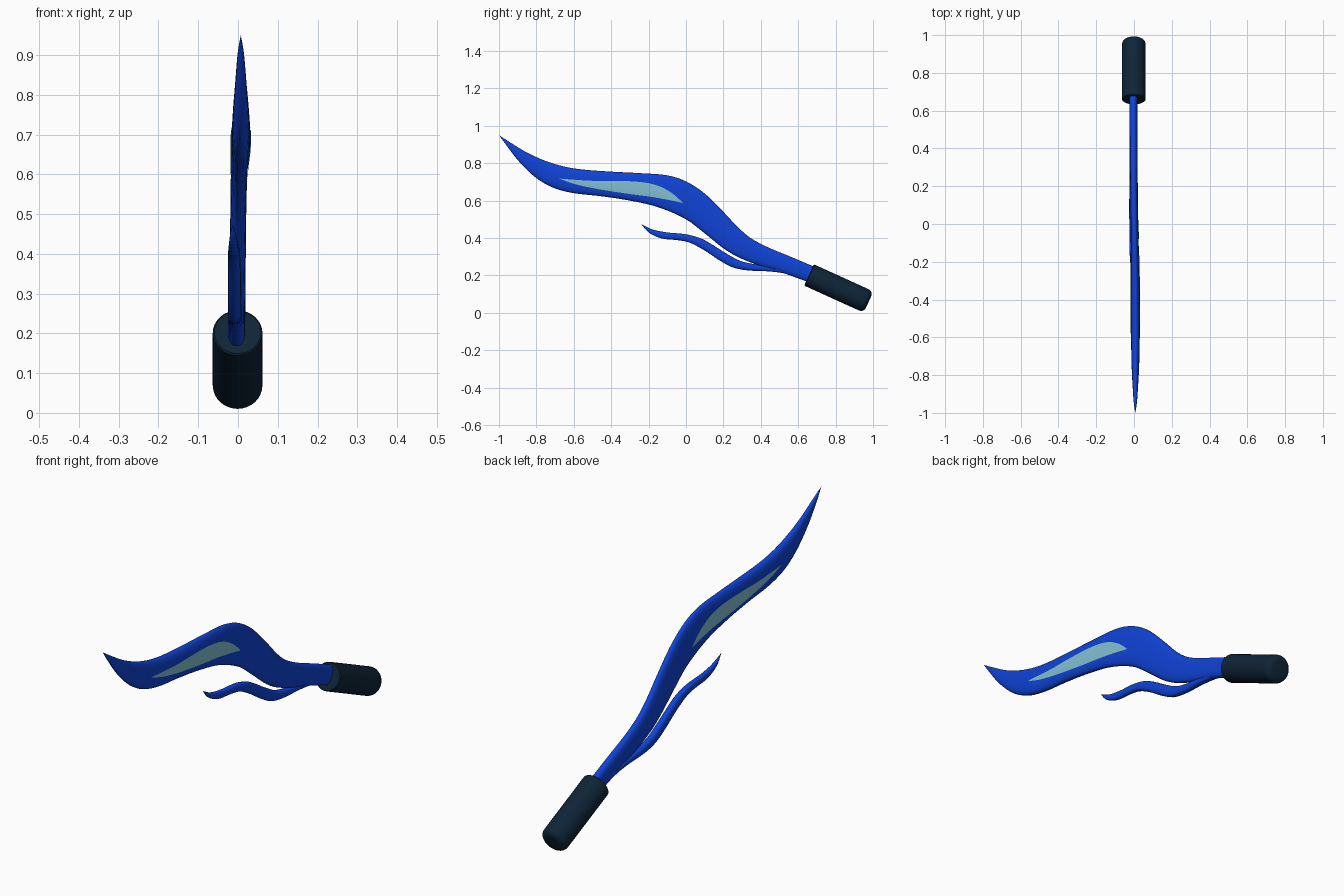
import bpy, bmesh, math
from mathutils import Vector

if "Cube" in bpy.data.objects:
    bpy.data.objects.remove(bpy.data.objects["Cube"])


def material(name, rgb):
    m = bpy.data.materials.new(name)
    m.diffuse_color = (*rgb, 1)
    m.use_nodes = True
    m.node_tree.nodes["Principled BSDF"].inputs["Base Color"].default_value = m.diffuse_color
    return m


BLUE = material("flame blue", (0.005, 0.056, 0.68))
PALE = material("pale aqua", (0.225, 0.53, 0.65))
DARK = material("dark grip", (0.0045, 0.018, 0.038))


def curve(points, y):
    """Smooth interpolation through (y, value) points."""
    n = len(points)
    i = 0
    while i < n - 2 and y > points[i + 1][0]:
        i += 1

    def slope(k):
        a, b = points[max(k - 1, 0)], points[min(k + 1, n - 1)]
        return (b[1] - a[1]) / (b[0] - a[0])
    (y0, v0), (y1, v1) = points[i], points[i + 1]
    h = y1 - y0
    t = min(max((y - y0) / h, 0), 1)
    return ((2*t**3 - 3*t**2 + 1) * v0 + (t**3 - 2*t**2 + t) * h * slope(i)
            + (3*t**2 - 2*t**3) * v1 + (t**3 - t**2) * h * slope(i + 1))


def finish(name, bm, mat, angle=50):
    bmesh.ops.remove_doubles(bm, verts=bm.verts, dist=1e-5)
    bmesh.ops.recalc_face_normals(bm, faces=bm.faces)
    mesh = bpy.data.meshes.new(name)
    bm.to_mesh(mesh)
    bm.free()
    mesh.materials.append(mat)
    obj = bpy.data.objects.new(name, mesh)
    bpy.context.collection.objects.link(obj)
    bpy.ops.object.select_all(action='DESELECT')
    obj.select_set(True)
    bpy.context.view_layer.objects.active = obj
    bpy.ops.object.shade_smooth_by_angle(angle=math.radians(angle))
    return obj


def bridge(bm, rings, closed=True):
    for a, b in zip(rings, rings[1:]):
        n = len(a)
        for k in range(n if closed else n - 1):
            bm.faces.new((a[k], a[(k + 1) % n], b[(k + 1) % n], b[k]))


POWER = 2.4  # fullness of the rounded cross-section


def loft(name, top, bottom, half, centre, mat, slices=72, sides=24):
    """Tongue shape swept along y between a top and a bottom edge."""
    bm = bmesh.new()
    rings = []
    y0, y1 = top[0][0], top[-1][0]
    for i in range(slices + 1):
        y = y0 + (y1 - y0) * (i / slices) ** 1.15
        zt, zb = curve(top, y), curve(bottom, y)
        w, cx = curve(half, y), curve(centre, y)
        ring = []
        for k in range(sides):
            a = 2 * math.pi * k / sides
            c, s = math.cos(a), math.sin(a)
            px = math.copysign(abs(c) ** (2 / POWER), c)
            pz = math.copysign(abs(s) ** (2 / POWER), s)
            ring.append(bm.verts.new((cx + w * px, y, (zt + zb) / 2 + (zt - zb) / 2 * pz)))
        rings.append(ring)
    bridge(bm, rings)
    bm.faces.new(rings[-1])
    return finish(name, bm, mat)


# Main flame blade
blade_top = [(-1, .95), (-.93, .905), (-.85, .857), (-.75, .812), (-.65, .782), (-.55, .766),
             (-.4, .755), (-.25, .747), (-.1, .735), (0, .703), (.1, .638), (.2, .54),
             (.28, .455), (.35, .397), (.45, .345), (.55, .304), (.72, .232)]
blade_bottom = [(-1, .95), (-.95, .882), (-.9, .817), (-.83, .745), (-.77, .7), (-.7, .665),
                (-.6, .64), (-.45, .623), (-.3, .6), (-.15, .565), (0, .5), (.1, .425),
                (.2, .345), (.28, .297), (.4, .25), (.5, .22), (.72, .14)]
blade_half = [(-1, 0), (-.95, .008), (-.85, .015), (-.75, .02), (-.6, .023), (-.4, .024),
              (-.1, .021), (.2, .02), (.5, .021), (.72, .022)]
blade_centre = [(-1, .007), (-.4, .007), (.2, 0), (.72, -.004)]
loft("flame_blade", blade_top, blade_bottom, blade_half, blade_centre, BLUE)

# Thin tendril under the blade
tendril_top = [(-.24, .475), (-.18, .446), (-.1, .43), (0, .42), (.08, .398), (.14, .365),
               (.2, .327), (.28, .282), (.35, .263), (.45, .25), (.55, .235), (.66, .21)]
tendril_bottom = [(-.24, .475), (-.2, .43), (-.13, .398), (-.05, .389), (.02, .375),
                  (.1, .333), (.18, .28), (.25, .243), (.33, .227), (.45, .221), (.55, .206), (.66, .17)]
tendril_half = [(-.24, 0), (-.2, .008), (-.1, .013), (.1, .016), (.66, .017)]
tendril_centre = [(-.24, -.013), (0, -.01), (.3, -.008), (.66, -.006)]
loft("flame_tendril", tendril_top, tendril_bottom, tendril_half, tendril_centre, BLUE, 48, 16)

# Pale streaks that hug both sides of the blade
streak_top = [(-.68, .718), (-.6, .712), (-.5, .706), (-.4, .706), (-.25, .7),
              (-.15, .68), (-.07, .637), (-.02, .592)]
streak_bottom = [(-.68, .718), (-.6, .69), (-.5, .667), (-.4, .65), (-.3, .635),
                 (-.2, .622), (-.1, .605), (-.02, .588)]
for side, label in ((1, "right"), (-1, "left")):
    bm = bmesh.new()
    rows = []
    for i in range(41):
        y = -.68 + .66 * i / 40
        zt, zb = curve(blade_top, y), curve(blade_bottom, y)
        row = []
        for k in range(7):
            z0, z1 = curve(streak_bottom, y), curve(streak_top, y)
            z = z0 + (z1 - z0) * k / 6
            t = abs((2 * z - zt - zb) / (zt - zb))
            x = curve(blade_half, y) * (1 - t ** POWER) ** (1 / POWER) + .0015
            row.append(bm.verts.new((curve(blade_centre, y) + side * x, y, z)))
        rows.append(row)
    bridge(bm, rows, closed=False)
    streak = finish("streak_" + label, bm, PALE)
    # Make the open sheet face outwards
    if streak.data.polygons[100].normal.x * side < 0:
        streak.data.flip_normals()

# Grip: turned profile, crisp front rim and rounded butt
R, L, B = .0625, .35, .028
profile = [(0, 0), (R - .004, 0), (R, .004), (R, .12), (R, .24)]
for k in range(7):
    a = math.pi / 2 * k / 6
    profile.append((R - B + B * math.cos(a), L - B + B * math.sin(a)))
profile.append((0, L))
tilt = math.radians(24.4)
axis = Vector((0, math.cos(tilt), -math.sin(tilt)))
up = Vector((0, math.sin(tilt), math.cos(tilt)))
start = Vector((-.001, .6575, .2025))
bm = bmesh.new()
rings = []
for r, d in profile:
    ring = []
    for k in range(32):
        a = 2 * math.pi * k / 32
        ring.append(bm.verts.new(start + axis * d + up * (r * math.sin(a))
                                 + Vector((r * math.cos(a), 0, 0))))
    rings.append(ring)
bridge(bm, rings)
finish("grip", bm, DARK, 40)
